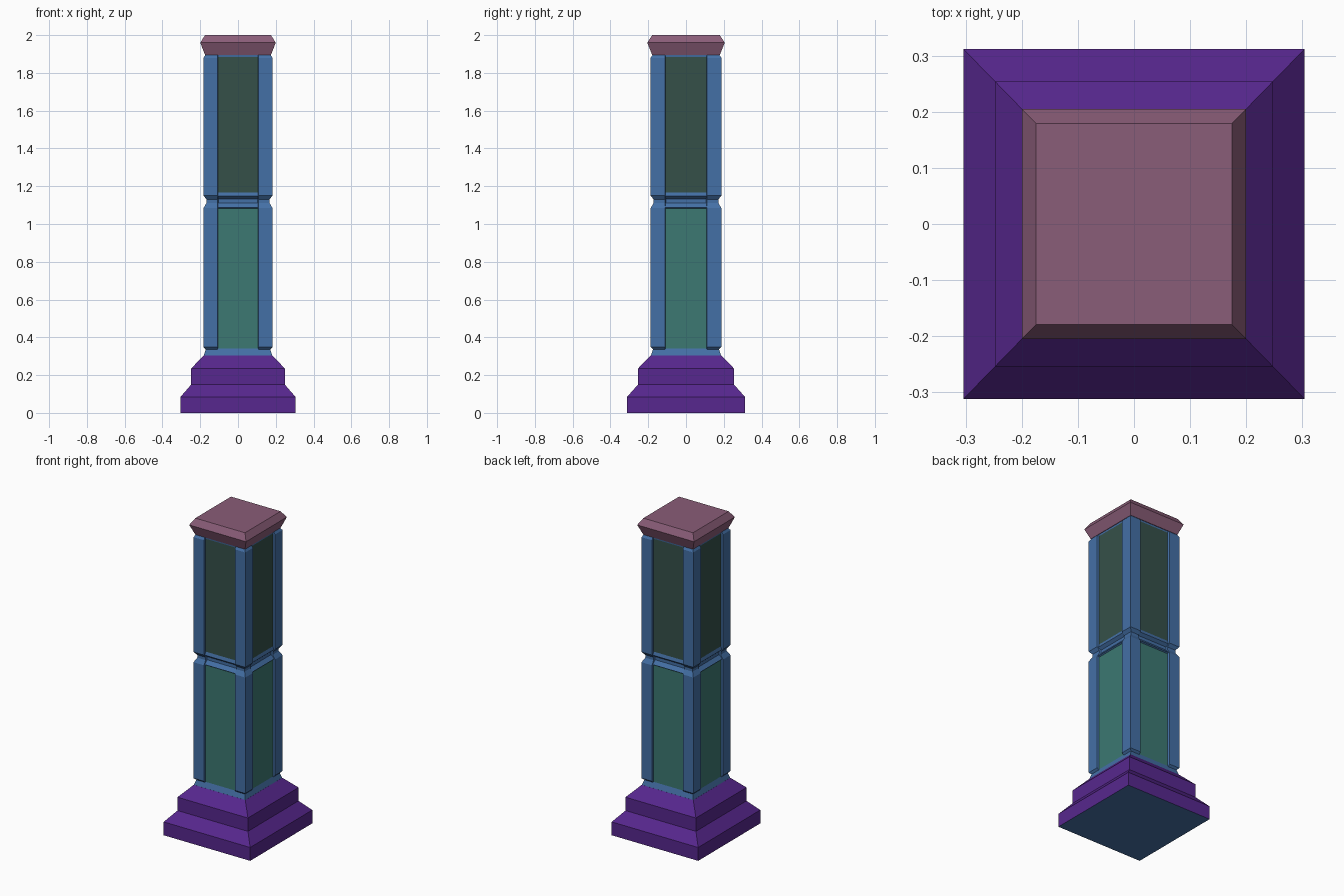
import bpy, bmesh

if "Cube" in bpy.data.objects:
    bpy.data.objects.remove(bpy.data.objects["Cube"])

XS = 0.975  # the pillar is slightly narrower in x than in y


def mat(name, r, g, b):
    m = bpy.data.materials.new(name)
    lin = [((c / 255 + 0.055) / 1.055) ** 2.4 for c in (r, g, b)]
    m.diffuse_color = (*lin, 1)
    m.use_nodes = True
    m.node_tree.nodes["Principled BSDF"].inputs["Base Color"].default_value = m.diffuse_color
    return m


purple = mat("purple", 87, 39, 142)
blue = mat("blue", 68, 112, 166)
green = mat("teal green", 60, 120, 114)
dark_green = mat("dark green", 53, 80, 73)
pink = mat("dusty pink", 138, 93, 120)


def loft(name, rings, mats, rule=None):
    """Skin equal-length rings of points, cap the ends, colour by rule."""
    bm = bmesh.new()
    vr = [[bm.verts.new((x * XS, y, z)) for x, y, z in r] for r in rings]
    n = len(vr[0])
    for a, b in zip(vr, vr[1:]):
        for i in range(n):
            j = (i + 1) % n
            bm.faces.new((a[i], a[j], b[j], b[i]))
    bm.faces.new(vr[0][::-1])
    bm.faces.new(vr[-1])
    bmesh.ops.recalc_face_normals(bm, faces=bm.faces)
    if rule:
        for f in bm.faces:
            f.material_index = rule(f)
    me = bpy.data.meshes.new(name)
    bm.to_mesh(me)
    bm.free()
    for m in mats:
        me.materials.append(m)
    ob = bpy.data.objects.new(name, me)
    bpy.context.collection.objects.link(ob)
    return ob


def square(h, z):
    return [(-h, -h, z), (h, -h, z), (h, h, z), (-h, h, z)]


# Stepped base, with a blue underside
base = [(0, .312), (.085, .312), (.15, .254), (.235, .254), (.305, .186)]
loft("base", [square(h, z) for z, h in base], [purple, blue],
     lambda f: 1 if f.normal.z < -0.9 else 0)


# Shaft core: recessed panels are its tall upright faces
def panel_rule(f):
    if abs(f.normal.z) > 0.05 or f.calc_area() < 0.1:
        return 0
    return 1 if f.calc_center_median().z < 1.1 else 2


core = [(.303, .186), (.34, .174), (1.083, .174), (1.088, .182), (1.112, .162),
        (1.132, .162), (1.147, .18), (1.168, .174), (1.885, .174), (1.9, .176)]
loft("shaft_core", [square(h, z) for z, h in core],
     [blue, green, dark_green], panel_rule)

# Corner posts with chamfered inner edges, pinched at the middle neck
post = [(.335, .174), (.348, .187), (1.085, .187), (1.112, .171),
        (1.13, .171), (1.15, .187), (1.88, .187), (1.897, .176)]
for sx in (-1, 1):
    for sy in (-1, 1):
        rings = []
        for z, o in post:
            pts = [(o, o), (.111, o), (.104, .155), (.155, .104), (o, .111)]
            rings.append([(sx * x, sy * y, z) for x, y in pts])
        side = ("back" if sy > 0 else "front") + ("_right" if sx > 0 else "_left")
        loft("corner_post_" + side, rings, [blue])

# Bevelled cap
cap = [(1.895, .179), (1.96, .205), (2.0, .179)]
loft("cap", [square(h, z) for z, h in cap], [pink])
